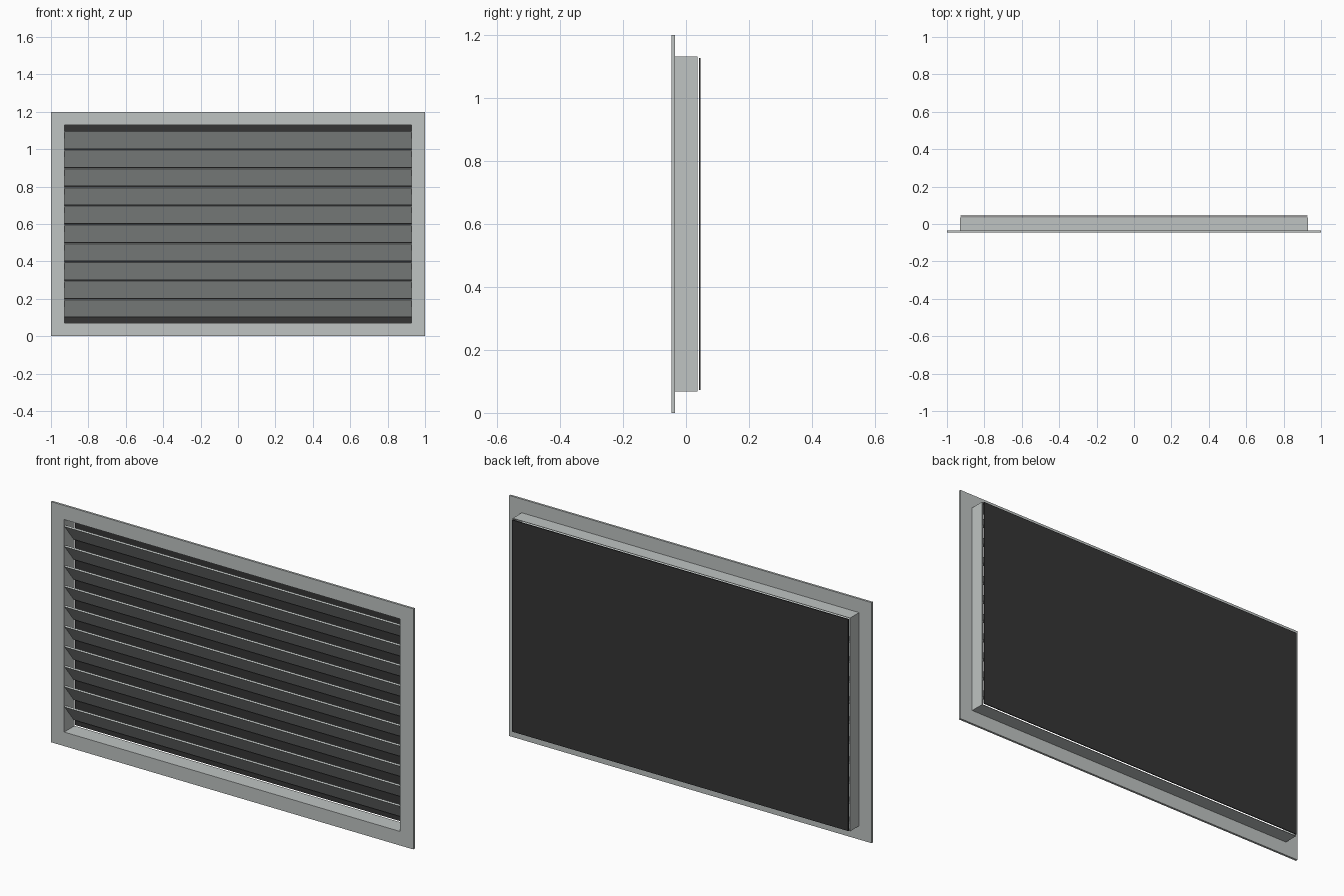
import bpy, bmesh, math
from mathutils import Matrix

if "Cube" in bpy.data.objects:
    bpy.data.objects.remove(bpy.data.objects["Cube"])


def material(name, rgb):
    m = bpy.data.materials.new(name)
    m.diffuse_color = (*rgb, 1)
    m.use_nodes = True
    m.node_tree.nodes["Principled BSDF"].inputs["Base Color"].default_value = m.diffuse_color
    return m


METAL = material("light grey metal", (0.52, 0.55, 0.54))
DARK = material("dark mesh", (0.035, 0.035, 0.036))
MID = 0.6  # height of the louver centre


def finish(name, bm, mat):
    bmesh.ops.recalc_face_normals(bm, faces=bm.faces)
    me = bpy.data.meshes.new(name)
    bm.to_mesh(me)
    bm.free()
    me.materials.append(mat)
    ob = bpy.data.objects.new(name, me)
    bpy.context.collection.objects.link(ob)
    return ob


def ring(name, outer, inner, y0, y1, mat):
    """Rectangular tube; outer and inner are (half width, half height)."""
    bm = bmesh.new()
    corners = [(-1, -1), (1, -1), (1, 1), (-1, 1)]
    loops = [[bm.verts.new((sx * w, y, MID + sz * h)) for sx, sz in corners]
             for (w, h), y in ((outer, y0), (outer, y1), (inner, y1), (inner, y0))]
    for a, b in zip(loops, loops[1:] + loops[:1]):
        for i in range(4):
            j = (i + 1) % 4
            bm.faces.new((a[i], a[j], b[j], b[i]))
    return finish(name, bm, mat)


def box(name, size, centre, mat, tilt=0):
    bm = bmesh.new()
    bmesh.ops.create_cube(bm, size=1, matrix=Matrix.Translation(centre)
                          @ Matrix.Rotation(tilt, 4, 'X')
                          @ Matrix.Diagonal((*size, 1)))
    return finish(name, bm, mat)


# Front flange and the sleeve behind it
ring("front_flange", (1.0, 0.6), (0.927, 0.53), -0.046, -0.035, METAL)
ring("wall_sleeve", (0.931, 0.532), (0.927, 0.53), -0.035, 0.036, METAL)

# Tilted blades, front edge high
for i in range(10):
    box(f"blade_{i + 1}", (1.854, 0.116, 0.008), (0, -0.003, 0.15 + 0.1 * i),
        METAL, math.radians(-52))

# Dark screen just behind the sleeve
box("back_screen", (1.854, 0.005, 1.056), (0, 0.0435, MID), DARK)
